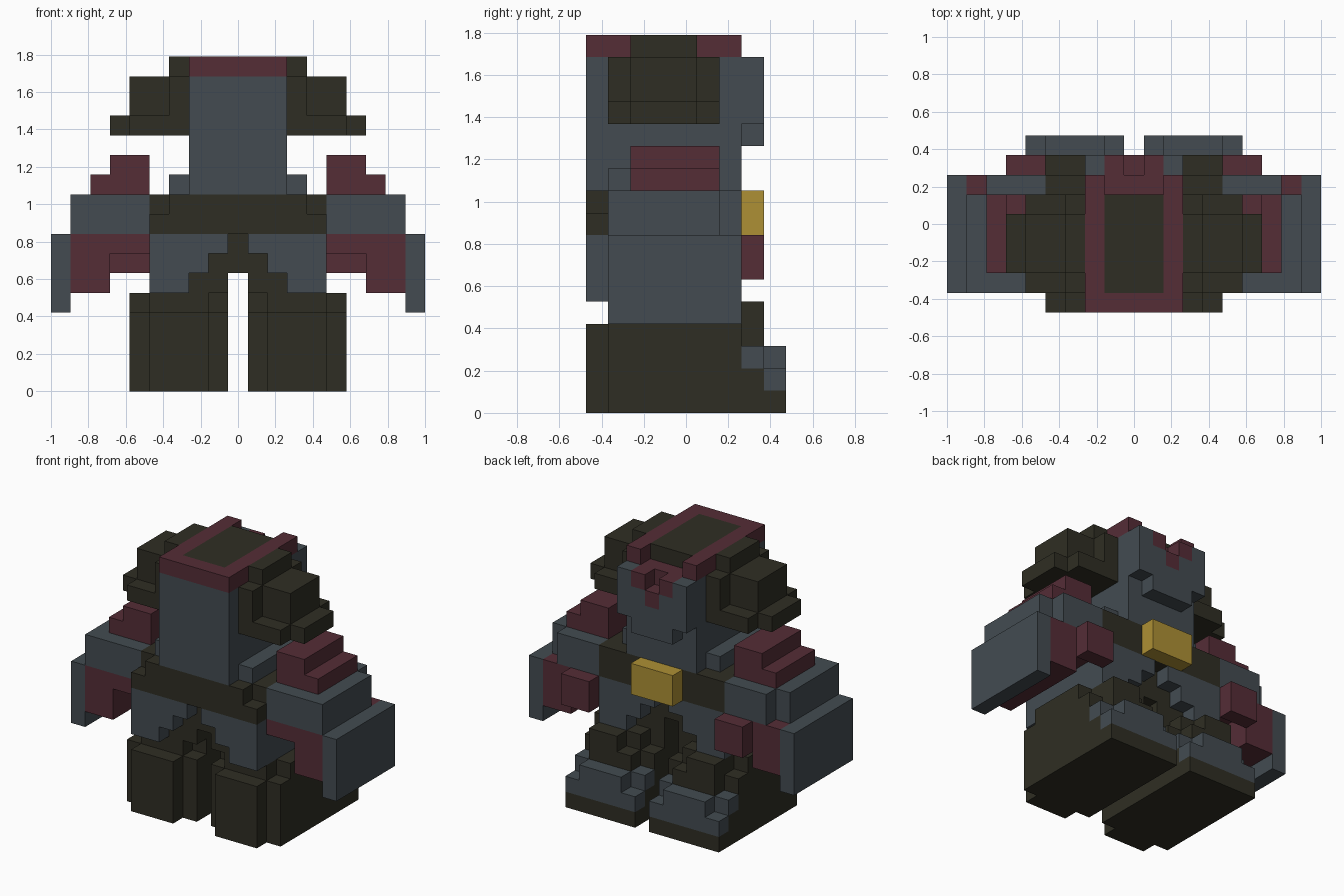
import bpy, bmesh

if "Cube" in bpy.data.objects:
    bpy.data.objects.remove(bpy.data.objects["Cube"])

U = 2 / 19  # size of one block


def material(name, rgb):
    m = bpy.data.materials.new(name)
    m.diffuse_color = (*rgb, 1)
    m.use_nodes = True
    m.node_tree.nodes["Principled BSDF"].inputs["Base Color"].default_value = m.diffuse_color
    return m


SLATE = material("slate_blue", (0.056, 0.071, 0.083))
DARK = material("dark_olive", (0.028, 0.027, 0.017))
RED = material("maroon", (0.090, 0.026, 0.037))
GOLD = material("gold", (0.42, 0.28, 0.035))


def part(name, mat, boxes, mirror=True):
    """Join boxes (x0, x1, y0, y1, z0, z1 in blocks), mirrored over x = 0."""
    bm = bmesh.new()
    for x0, x1, y0, y1, z0, z1 in boxes:
        spans = [(x0, x1), (-x1, -x0)] if mirror else [(x0, x1)]
        for a, b in spans:
            vs = bmesh.ops.create_cube(bm, size=1)["verts"]
            for v in vs:
                v.co = ((a + b) / 2 + v.co.x * (b - a),
                        (y0 + y1) / 2 + v.co.y * (y1 - y0) - 4.5,
                        (z0 + z1) / 2 + v.co.z * (z1 - z0))
                v.co *= U
    me = bpy.data.meshes.new(name)
    bm.to_mesh(me)
    bm.free()
    me.materials.append(mat)
    ob = bpy.data.objects.new(name, me)
    bpy.context.collection.objects.link(ob)


# Legs: main blocks, calf, thigh and knee
part("legs", DARK, [
    (0.5, 5.5, 1, 7, 0, 4),
    (1.5, 4.5, 0, 1, 0, 4),
    (1.5, 4.5, 1, 7, 4, 5),
    (0.5, 5.5, 2, 6, 4, 5),
    (1.5, 4.5, 7, 8, 3, 4),
    (2.5, 4.5, 7, 8, 4, 5),
])
part("soles", DARK, [(0.5, 5.5, 7, 9, 0, 1), (0.5, 5.5, 7, 8, 1, 2)])
part("toe_caps", SLATE, [
    (0.5, 5.5, 8, 9, 1, 2),
    (1.5, 4.5, 8, 9, 2, 3),
    (0.5, 5.5, 7, 8, 2, 3),
])

# Hips with stepped skirt plates on both faces
part("hips", DARK, [(-3.5, 3.5, 1, 6, 7, 8), (-3.5, 3.5, 1, 6, 6, 7)], False)
part("inner_thighs", DARK, [(0.5, 3.5, 1, 6, 5, 6)])
skirt = [(3.5, 4.5, 1, 6, 5, 8)]
for y in (0, 6):
    for step in range(3):
        skirt.append((0.5 + step, 4.5, y, y + 1, 7 - step, 8 - step))
part("skirt", SLATE, skirt)

# Belt and buckle
part("belt", DARK, [
    (-4.5, 4.5, 0, 7, 8, 9),
    (-4.5, 4.5, 1, 7, 9, 10),
    (-3.5, 3.5, 0, 1, 9, 10),
], False)
part("buckle", GOLD, [(-1.5, 1.5, 7, 8, 8, 10)], False)

# Arms
part("collar", SLATE, [(2.5, 3.5, 1, 6, 10, 11)])
part("upper_arms", SLATE, [(4.5, 8.5, 1, 6, 8, 10), (4.5, 7.5, 6, 7, 8, 10)])
part("forearms", RED, [(6.5, 8.5, 1, 7, 5, 8), (4.5, 6.5, 1, 7, 7, 8)])
part("hands", RED, [(4.5, 6.5, 7, 8, 6, 8)])
part("arm_guards", SLATE, [(8.5, 9.5, 1, 7, 4, 8)])
part("shoulder_pads", RED, [(4.5, 6.5, 2, 6, 10, 12), (6.5, 7.5, 2, 6, 10, 11)])

# Head and face plate
part("head", SLATE, [
    (-2.5, 2.5, 0, 7, 10, 15),
    (-2.5, 2.5, 0, 6, 15, 16),
    (-2.5, 2.5, 7, 8, 13, 14),
    (-1.5, 1.5, 7, 8, 12, 13),
], False)
part("face_sides", SLATE, [
    (1.5, 2.5, 6, 7, 15, 16),
    (0.5, 2.5, 7, 8, 14, 15),
    (1.5, 2.5, 7, 8, 15, 16),
])
part("brow", RED, [(-1.5, 1.5, 6, 7, 15, 16), (-0.5, 0.5, 7, 8, 14, 15)], False)
part("brow_tips", RED, [(0.5, 1.5, 7, 8, 15, 16)])

# Crown rim around the dark top
part("crown_sides", RED, [(1.5, 2.5, 0, 7, 16, 17)])
part("crown_bar", RED, [(-1.5, 1.5, 0, 1, 16, 17)], False)
part("crown_top", DARK, [(-1.5, 1.5, 1, 6, 16, 17)], False)

# Side tufts of the head
part("side_tufts", DARK, [
    (2.5, 3.5, 2, 5, 16, 17),
    (2.5, 3.5, 1, 6, 13, 16),
    (3.5, 5.5, 2, 5, 14, 16),
    (3.5, 5.5, 1, 6, 13, 14),
    (5.5, 6.5, 2, 5, 13, 14),
])
